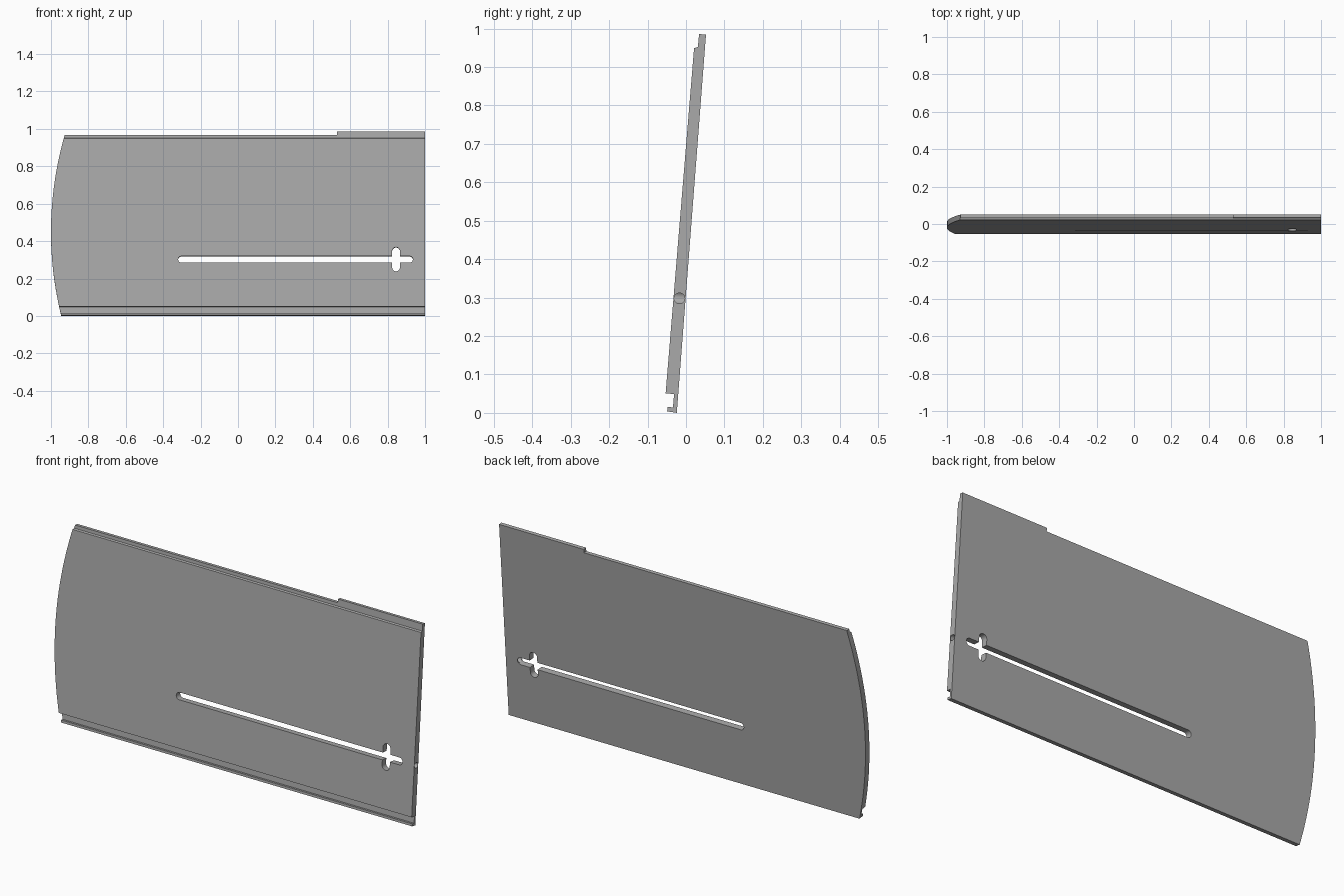
import bpy, bmesh, math
from mathutils import Vector

if "Cube" in bpy.data.objects:
    bpy.data.objects.remove(bpy.data.objects["Cube"], do_unlink=True)

LEAN = 0.079                        # backward lean of the panel (dy per dz)
NORMAL = Vector((0, 1, -LEAN))      # direction through the panel

grey = bpy.data.materials.new("panel_grey")
grey.use_nodes = True
grey.diffuse_color = (0.4, 0.4, 0.4, 1)
grey.node_tree.nodes["Principled BSDF"].inputs["Base Color"].default_value = (0.4, 0.4, 0.4, 1)


def prism(name, points, direction):
    """Closed solid made by sweeping a flat outline along a direction."""
    bm = bmesh.new()
    face = bm.faces.new([bm.verts.new(p) for p in points])
    swept = bmesh.ops.extrude_face_region(bm, geom=[face])["geom"]
    bmesh.ops.translate(bm, vec=direction, verts=[v for v in swept if isinstance(v, bmesh.types.BMVert)])
    bmesh.ops.recalc_face_normals(bm, faces=bm.faces)
    mesh = bpy.data.meshes.new(name)
    bm.to_mesh(mesh)
    bm.free()
    mesh.materials.append(grey)
    obj = bpy.data.objects.new(name, mesh)
    bpy.context.scene.collection.objects.link(obj)
    return obj


def through_panel(name, outline):
    """Solid with an x-z outline, passing through the panel thickness."""
    start = Vector((0, -0.017, 0)) - NORMAL * 0.2
    return prism(name, [start + Vector((x, 0, z + 0.2 * LEAN - 0.2 * LEAN)) for x, z in outline], NORMAL * 0.4)


def rounded_slot(x0, x1, z0, z1, steps=10):
    """Outline of a slot with semicircular ends, along its longer side."""
    wide = x1 - x0 > z1 - z0
    r = min(x1 - x0, z1 - z0) / 2
    ends = [(x1 - r, z1 - r), (x0 + r, z0 + r)]
    begin = -math.pi / 2 if wide else 0
    return [(cx + r * math.cos(begin + math.pi * (i / steps + k)),
             cz + r * math.sin(begin + math.pi * (i / steps + k)))
            for k, (cx, cz) in enumerate(ends) for i in range(steps + 1)]


def cut(target, cutter, operation):
    mod = target.modifiers.new(cutter.name, "BOOLEAN")
    mod.object, mod.operation, mod.solver = cutter, operation, "EXACT"
    cutter.hide_render = True
    cutters.append(cutter)


cutters = []

# Leaning slab with a hooked groove at the foot and a thin lip at the head
profile = [(-0.024, 0), (-0.049, 0.004), (-0.048, 0.016), (-0.034, 0.014),
           (-0.031, 0.049), (-0.053, 0.051), (0.021, 0.949), (0.031, 0.952),
           (0.034, 0.986), (0.052, 0.984)]
panel = prism("sliding_panel", [(-1.1, y, z) for y, z in profile], Vector((2.1, 0, 0)))

# Outline: bowed end at one side, raised lip section at the other
bow = [(-1 + 0.27 * (z - 0.45) ** 2, z) for z in [-0.03 + i / 24 for i in range(25)]]
outline = bow + [(-0.927, 0.972), (0.53, 0.972), (0.53, 1.05), (1.05, 1.05), (1.05, -0.03)]
cut(panel, through_panel("outline_cutter", outline), "INTERSECT")

# Cross-shaped guide slot
cut(panel, through_panel("long_slot_cutter", rounded_slot(-0.32, 0.935, 0.283, 0.319)), "DIFFERENCE")
cut(panel, through_panel("short_slot_cutter", rounded_slot(0.824, 0.866, 0.237, 0.367)), "DIFFERENCE")

# Round bore from the straight end into the slot
circle = [(0.92, -0.017 + 0.014 * math.cos(a), 0.298 + 0.014 * math.sin(a))
          for a in [math.tau * i / 20 for i in range(20)]]
cut(panel, prism("bore_cutter", circle, Vector((0.2, 0, 0))), "DIFFERENCE")

# Bake the cuts and remove the cutters
bpy.context.view_layer.update()
baked = bpy.data.meshes.new_from_object(panel.evaluated_get(bpy.context.evaluated_depsgraph_get()))
panel.modifiers.clear()
panel.data = baked
for cutter in cutters:
    bpy.data.objects.remove(cutter, do_unlink=True)

# Smooth the curved walls, keep the panel edges sharp
bpy.ops.object.select_all(action="DESELECT")
panel.select_set(True)
bpy.context.view_layer.objects.active = panel
bpy.ops.object.shade_smooth_by_angle(angle=math.radians(30))
